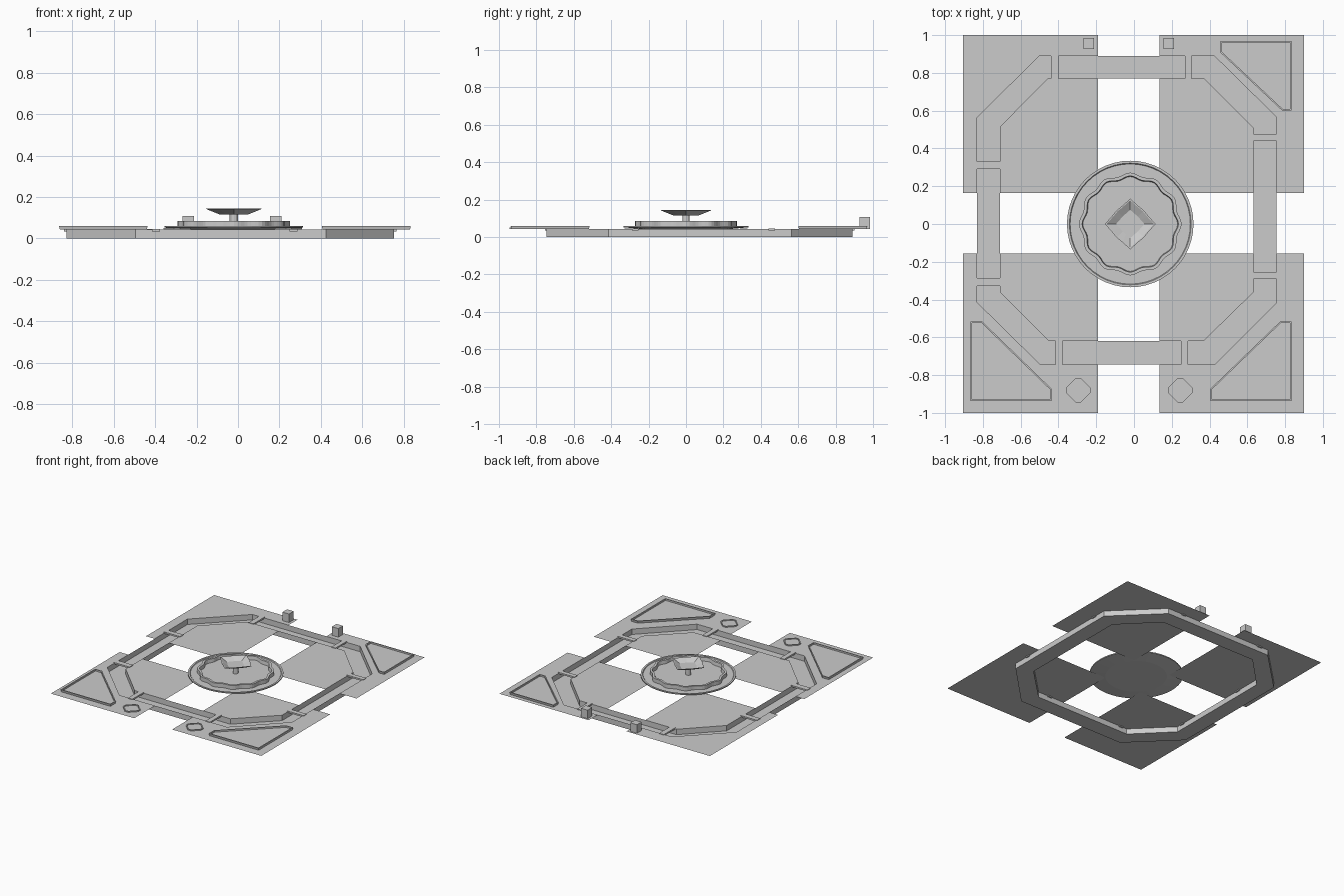
import bpy, bmesh
from math import sin, cos, pi

if "Cube" in bpy.data.objects:
    bpy.data.objects.remove(bpy.data.objects["Cube"])

G = 0.042            # ground level
CX = -0.02           # fountain centre x


def make(name, verts, faces, smooth=False):
    me = bpy.data.meshes.new(name)
    me.from_pydata(verts, [], faces)
    bm = bmesh.new()
    bm.from_mesh(me)
    bmesh.ops.recalc_face_normals(bm, faces=bm.faces)
    bm.to_mesh(me)
    bm.free()
    ob = bpy.data.objects.new(name, me)
    bpy.context.collection.objects.link(ob)
    return ob


def loft(name, loops, cap_start=True, cap_end=True):
    """Skin a list of (xy points, z) loops with quads, optionally capped."""
    n = len(loops[0][0])
    verts = [(x, y, z) for pts, z in loops for x, y in pts]
    faces = [(k*n+i, k*n+(i+1) % n, (k+1)*n+(i+1) % n, (k+1)*n+i)
             for k in range(len(loops)-1) for i in range(n)]
    if cap_start:
        faces.append(tuple(range(n))[::-1])
    if cap_end:
        faces.append(tuple(range((len(loops)-1)*n, len(loops)*n)))
    return make(name, verts, faces)


def box(name, x0, x1, y0, y1, z0, z1):
    pts = [(x0, y0), (x1, y0), (x1, y1), (x0, y1)]
    return loft(name, [(pts, z0), (pts, z1)])


def radial(n, fn, cx=CX, cy=0.0):
    return [(cx+fn(2*pi*i/n)*cos(2*pi*i/n), cy+fn(2*pi*i/n)*sin(2*pi*i/n)) for i in range(n)]


def shrink(pts, d):
    """Inset a convex counter-clockwise polygon by distance d."""
    out = []
    n = len(pts)
    for i in range(n):
        (ax, ay), (bx, by), (cx, cy) = pts[i-1], pts[i], pts[(i+1) % n]
        l1 = ((bx-ax)**2+(by-ay)**2)**.5
        l2 = ((cx-bx)**2+(cy-by)**2)**.5
        n1 = (-(by-ay)/l1, (bx-ax)/l1)
        n2 = (-(cy-by)/l2, (cx-bx)/l2)
        k = d/(1+n1[0]*n2[0]+n1[1]*n2[1])
        out.append((bx+(n1[0]+n2[0])*k, by+(n1[1]+n2[1])*k))
    return out


# channel corner data: far corner, gap corner, outer wall, outer bend, inner wall, inner bend
quads = {
    "back_right": (.90, 1.0, .135, .165, .755, .89, .425, .565, .632, .77, .373, .51),
    "back_left": (-.905, 1.0, -.19, .165, -.83, .89, -.50, .565, -.71, .77, -.457, .515),
    "front_left": (-.905, -1.0, -.19, -.157, -.83, -.745, -.495, -.415, -.71, -.62, -.452, -.362),
    "front_right": (.90, -1.0, .135, -.157, .755, -.745, .426, -.415, .632, -.62, .368, -.362),
}

# four paving sheets, each split by the channel
outer, inner = [], []
for i, (key, q) in enumerate(quads.items()):
    fx, fy, gx, gy, X, Y, cx, cy, xi, yi, dx, dy = q
    a = [(gx, fy), (fx, fy), (fx, gy), (X, gy), (X, cy), (cx, Y), (gx, Y)]
    b = [(gx, gy), (xi, gy), (xi, dy), (dx, yi), (gx, yi)]
    make("paving_" + key, [(x, y, G) for x, y in a+b],
         [tuple(range(7)), tuple(range(7, 12))])
    o, n = [(X, cy), (cx, Y)], [(xi, dy), (dx, yi)]
    if i % 2:
        o.reverse()
        n.reverse()
    outer += o
    inner += n

# octagonal water channel: outer wall, floor, inner wall
loft("water_channel", [(outer, G), (outer, 0), (inner, 0), (inner, G)], False, False)

# small slab bridges over the channel
for x0, x1, y0, y1 in [(-.44, -.40, .76, .90), (.27, .304, .76, .90),
                       (-.415, -.378, -.755, -.61), (.25, .287, -.755, -.61),
                       (-.84, -.70, .29, .33), (-.84, -.70, -.328, -.285),
                       (.622, .765, .44, .476), (.622, .765, -.29, -.253)]:
    box("bridge", x0, x1, y0, y1, G-.008, G+.004)

# three raised corner beds with a thin rim
beds = {
    "bed_back_right": [(.457, .97), (.457, .908), (.785, .60), (.835, .60), (.835, .97)],
    "bed_front_left": [(-.865, -.515), (-.865, -.938), (-.437, -.938), (-.437, -.872), (-.805, -.515)],
    "bed_front_right": [(.835, -.938), (.835, -.515), (.775, -.515), (.405, -.872), (.405, -.938)],
}
for name, p in beds.items():
    loft(name, [(shrink(p, .004), G), (p, .06), (shrink(p, .008), .06), (shrink(p, .008), .048)])

# low eight-sided rings at the front
for x in (-.295, .245):
    p = [(x+a, -.88+b) for a, b in [(.065, -.014), (.065, .014), (.014, .065), (-.014, .065),
                                    (-.065, .014), (-.065, -.014), (-.014, -.065), (.014, -.065)]]
    loft("planter_ring", [(p, G), (p, .05), (shrink(p, .008), .05), (shrink(p, .008), .044)])

# gate posts at the back
for x in (-.24, .183):
    box("gate_post", x-.028, x+.028, .927, .984, G, .108)

# fountain: shallow round base
c = lambda r, n=48: radial(n, lambda t: r)
loft("fountain_base", [(c(.22), .041), (c(.335), .052), (c(.335), .06), (c(.322), .06), (c(.318), .055)])

# scalloped basin wall
s = lambda r: radial(96, lambda t: r+.008*cos(12*t))
loft("fountain_basin", [(s(.264), .055), (s(.264), .085), (s(.247), .085), (s(.243), .058)])

# stem
loft("fountain_stem", [(c(.02, 12), .055), (c(.02, 12), .118)])

# four-pointed upper bowl
star = [1.0, .79, .76, .79]
b = lambda r: radial(16, lambda t: r*star[round(t/(pi/8)) % 4])
loft("fountain_bowl", [(b(.07), .116), (b(.134), .142), (b(.134), .145), (b(.125), .145), (b(.075), .122)])
